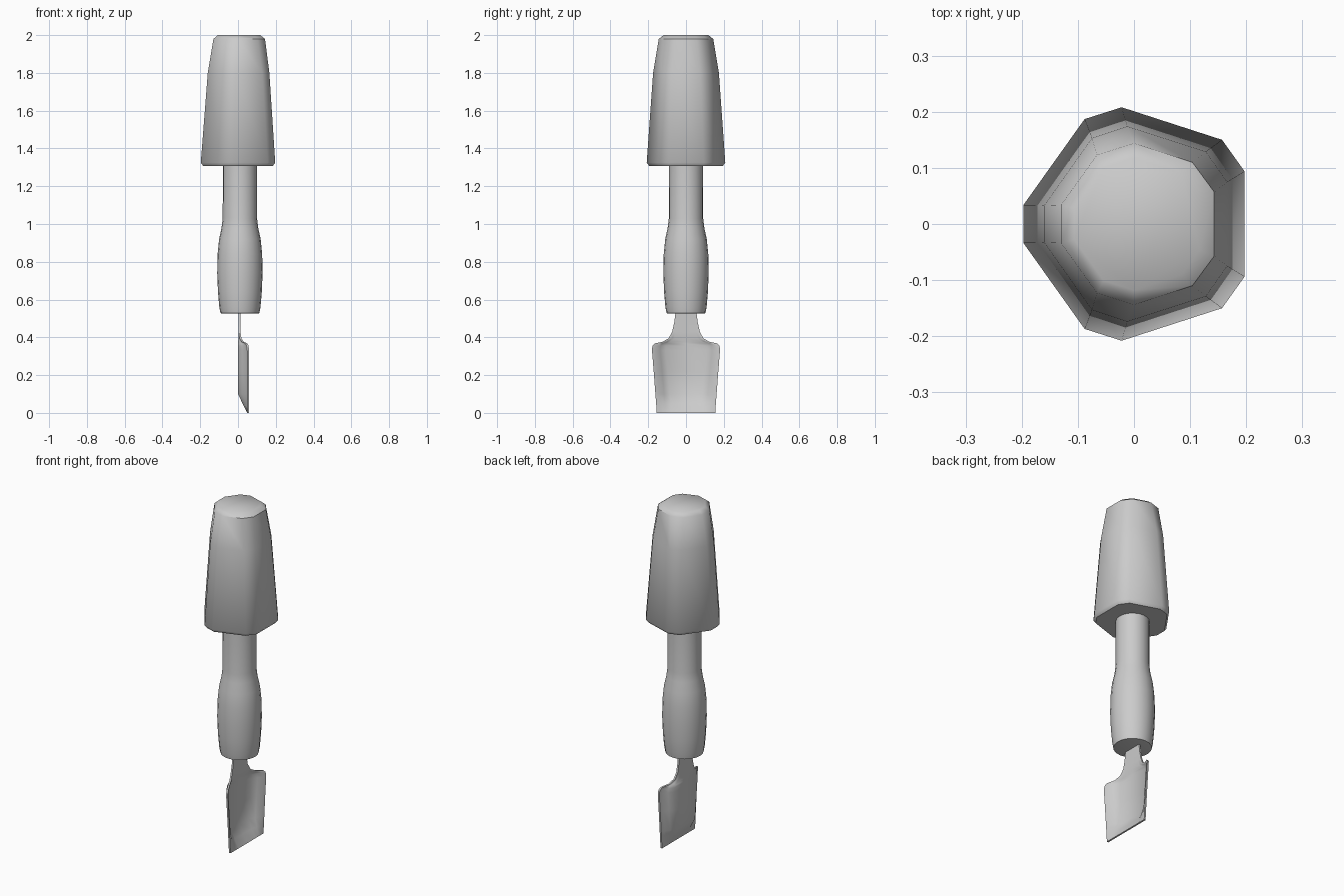
import bpy
import bmesh
import math

cube = bpy.data.objects.get("Cube")
if cube:
    bpy.data.objects.remove(cube, do_unlink=True)

grey = bpy.data.materials.new("plain grey")
grey.use_nodes = True
colour = (0.6, 0.6, 0.6, 1)
grey.diffuse_color = colour
grey.node_tree.nodes["Principled BSDF"].inputs["Base Color"].default_value = colour


def finish(bm, name, angle):
    bmesh.ops.recalc_face_normals(bm, faces=bm.faces)
    mesh = bpy.data.meshes.new(name)
    bm.to_mesh(mesh)
    bm.free()
    mesh.materials.append(grey)
    obj = bpy.data.objects.new(name, mesh)
    bpy.context.collection.objects.link(obj)
    bpy.ops.object.select_all(action='DESELECT')
    obj.select_set(True)
    bpy.context.view_layer.objects.active = obj
    bpy.ops.object.shade_smooth_by_angle(angle=math.radians(angle))
    return obj


def skin(bm, rows, closed):
    """Join matching rows of points with quads."""
    grid = [[bm.verts.new(p) for p in row] for row in rows]
    n = len(grid[0])
    for a, b in zip(grid, grid[1:]):
        for i in range(n if closed else n - 1):
            j = (i + 1) % n
            bm.faces.new((a[i], a[j], b[j], b[i]))
    if closed:
        bm.faces.new(grid[0])
        bm.faces.new(grid[-1])


def mirrored_ring(half, z, scale=1.0):
    full = half + [(x, -y) for x, y in reversed(half)]
    return [(x * scale, y * scale, z) for x, y in full]


# Tapered striking cap: pentagon with cut corners
base = [(-0.197, 0.034), (-0.088, 0.187), (-0.022, 0.208), (0.157, 0.15), (0.197, 0.094)]
shoulder = [(-0.16, 0.033), (-0.075, 0.153), (-0.012, 0.174), (0.128, 0.129), (0.166, 0.075)]
rim = [(-0.13, 0.034), (-0.066, 0.123), (0, 0.144), (0.104, 0.11), (0.143, 0.057)]
bm = bmesh.new()
skin(bm, [mirrored_ring(base, 1.308, 0.94), mirrored_ring(base, 1.325),
          mirrored_ring(shoulder, 1.8), mirrored_ring(rim, 1.98),
          mirrored_ring(rim, 2.0, 0.82)], True)
finish(bm, "cap", 42)

# Round grip with a swollen lower half
profile = [(0.525, 0.085), (0.528, 0.103), (0.56, 0.109), (0.64, 0.116), (0.74, 0.12),
           (0.84, 0.118), (0.92, 0.11), (0.98, 0.097), (1.03, 0.091), (1.33, 0.09)]
sides = 20
bm = bmesh.new()
skin(bm, [[(0.01 + r * math.cos(math.tau * i / sides), r * math.sin(math.tau * i / sides), z)
           for i in range(sides)] for z, r in profile], True)
finish(bm, "handle", 40)

# Dished blade and tang: height, half width, flat half width, floor x, lip x
stations = [(0.0, 0.155, 0.08, 0.049, 0.049),
            (0.05, 0.158, 0.08, 0.024, 0.049),
            (0.1, 0.162, 0.085, 0.0, 0.049),
            (0.22, 0.171, 0.097, 0.0, 0.049),
            (0.33, 0.18, 0.108, 0.0, 0.049),
            (0.355, 0.178, 0.105, 0.0, 0.046),
            (0.368, 0.165, 0.1, 0.0, 0.04),
            (0.376, 0.125, 0.085, 0.0, 0.02),
            (0.395, 0.092, 0.06, 0.003, 0.008),
            (0.43, 0.073, 0.05, 0.003, 0.003),
            (0.48, 0.062, 0.045, 0.003, 0.003),
            (0.55, 0.053, 0.04, 0.003, 0.003)]
rows = []
for z, w, flat, floor, lip in stations:
    half = [(floor, 0.0), (floor, flat), (floor + (lip - floor) * 0.45, flat + (w - flat) * 0.4),
            (floor + (lip - floor) * 0.85, flat + (w - flat) * 0.75), (lip, w)]
    rows.append([(x, -y, z) for x, y in reversed(half[1:])] + [(x, y, z) for x, y in half])
# Thin sheet made from a front skin and a back skin joined round the border
bm = bmesh.new()
loops = [row + [(x + 0.01, y, z) for x, y, z in reversed(row)] for row in rows]
skin(bm, loops, True)
finish(bm, "blade", 45)
